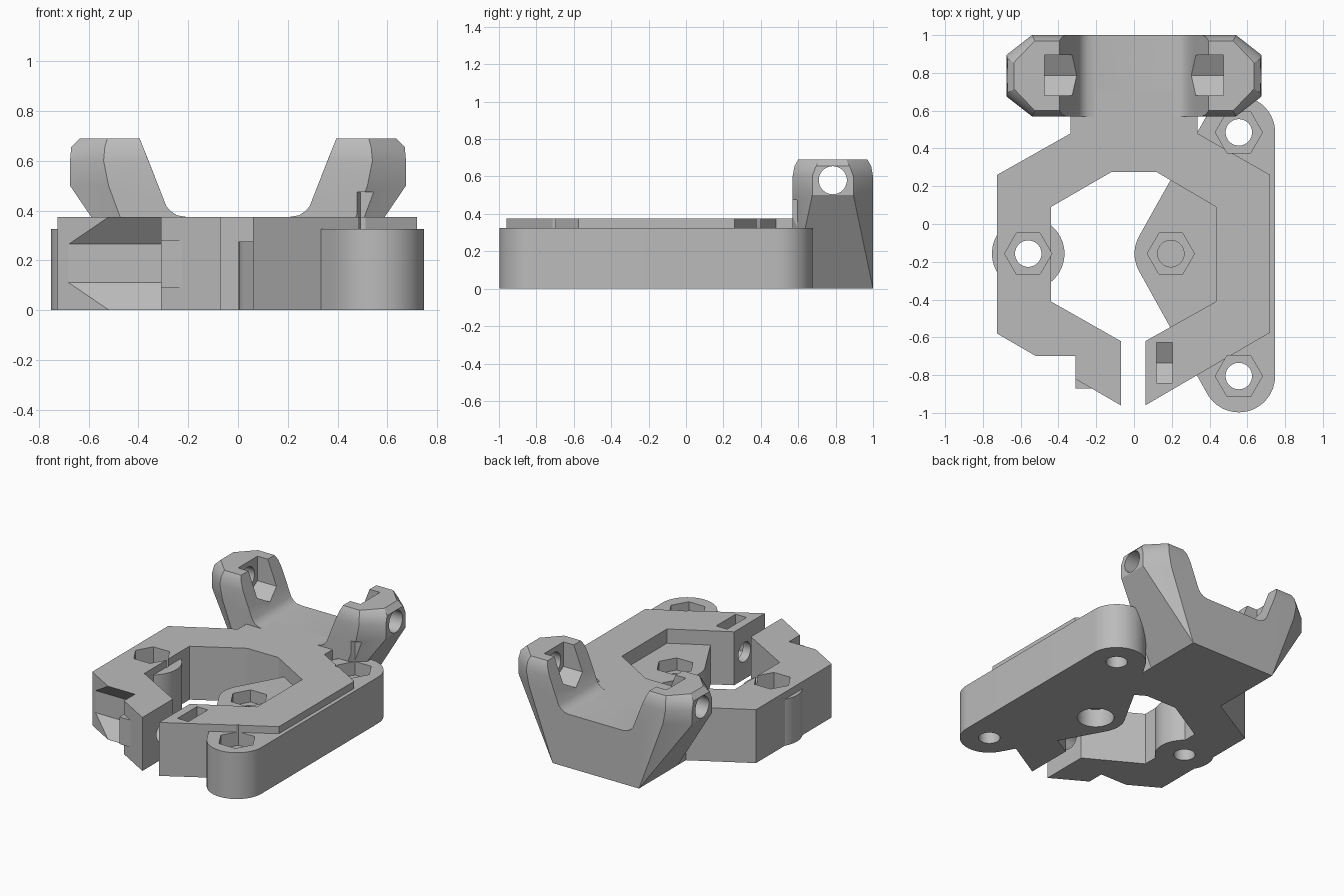
import bpy, bmesh
from math import sin, cos, pi
from mathutils import Vector

if "Cube" in bpy.data.objects:
    bpy.data.objects.remove(bpy.data.objects["Cube"])

grey = bpy.data.materials.new("plain_grey")
grey.use_nodes = True
colour = (0.5, 0.5, 0.5, 1)
grey.diffuse_color = colour
grey.node_tree.nodes["Principled BSDF"].inputs["Base Color"].default_value = colour


def finish(bm, name):
    bmesh.ops.recalc_face_normals(bm, faces=bm.faces)
    mesh = bpy.data.meshes.new(name)
    bm.to_mesh(mesh)
    bm.free()
    mesh.materials.append(grey)
    obj = bpy.data.objects.new(name, mesh)
    bpy.context.collection.objects.link(obj)
    return obj


def prism(name, profile, lo, hi, axis="z"):
    """Extrude a 2D profile: (x,y) along z, (y,z) along x, (x,z) along y."""
    place = {"z": lambda a, b, t: (a, b, t),
             "x": lambda a, b, t: (t, a, b),
             "y": lambda a, b, t: (a, t, b)}[axis]
    bm = bmesh.new()
    face = bm.faces.new([bm.verts.new(place(a, b, lo)) for a, b in profile])
    new = bmesh.ops.extrude_face_region(bm, geom=[face])["geom"]
    move = Vector(place(0, 0, hi - lo))
    bmesh.ops.translate(bm, vec=move, verts=[v for v in new if isinstance(v, bmesh.types.BMVert)])
    return finish(bm, name)


def hull(name, points):
    bm = bmesh.new()
    verts = [bm.verts.new(p) for p in points]
    bmesh.ops.convex_hull(bm, input=verts)
    loose = [v for v in bm.verts if not v.link_faces]
    bmesh.ops.delete(bm, geom=loose, context="VERTS")
    bmesh.ops.dissolve_limit(bm, angle_limit=0.01, verts=bm.verts, edges=bm.edges)
    return finish(bm, name)


def ring(a, b, r, n=48, turn=0.0):
    return [(a + r * cos(2 * pi * i / n + turn), b + r * sin(2 * pi * i / n + turn)) for i in range(n)]


def combine(target, tool, operation):
    mod = target.modifiers.new(operation.lower(), "BOOLEAN")
    mod.operation = operation
    mod.solver = "EXACT"
    mod.object = tool
    bpy.context.view_layer.objects.active = target
    bpy.ops.object.modifier_apply(modifier=mod.name)
    bpy.data.objects.remove(tool)


def cut(target, tool):
    combine(target, tool, "DIFFERENCE")


TOP, PLATE_TOP, BOSS_TOP = 0.375, 0.325, 0.275
FRONT, BACK = 0.57, 1.0

# Clamp body with the hexagonal opening and front slit
body = prism("clamp_body", [
    (-0.07, -0.96), (0.06, -0.96), (0.72, -0.575), (0.72, 0.26), (0.335, 0.48),
    (0.335, 0.7), (-0.335, 0.7), (-0.335, 0.48), (-0.725, 0.26), (-0.725, -0.58)], 0, TOP)
opening = [(-0.07, -1.2), (-0.07, -0.62), (-0.44, -0.41), (-0.44, 0.09), (-0.12, 0.275),
           (0.12, 0.275), (0.435, 0.09), (0.435, -0.41), (0.06, -0.62), (0.06, -1.2)]
cut(body, prism("opening_cutter", opening, -0.1, 0.6))

# Faceted screw head recess on the front corner, with a small lip
cut(body, prism("recess_cutter", [
    (-0.606, 0.11), (-0.606, 0.265), (-0.7, TOP), (-0.7, 0.5),
    (-1.2, 0.5), (-1.2, -0.2), (-0.7, -0.2), (-0.7, 0)], -1, -0.31, "x"))
combine(body, prism("recess_lip", [(-0.31, -0.8), (-0.31, -0.87), (-0.225, -0.87), (-0.2, -0.8)],
                    0.09, 0.28), "UNION")

# Rounded three-corner side plate, lowered inside the opening
bolts = [(0.555, 0.485), (0.555, -0.805)]
centre_boss = (0.195, -0.157)
left_boss = (-0.56, -0.157)
plate = hull("side_plate", [(x, y, z) for c in bolts + [centre_boss]
                            for x, y in ring(*c, 0.192, 64) for z in (0, PLATE_TOP)])
cut(plate, prism("boss_cutter", opening, BOSS_TOP, 0.6))
combine(body, plate, "UNION")
combine(body, prism("left_boss", ring(*left_boss, 0.192, 64), 0, PLATE_TOP), "UNION")

# Rear fork: filleted saddle and two splayed ears
half = [(0.33, 0), (0.36, 0.46), (0.308, 0.46), (0.29, 0.42), (0.27, 0.397), (0.245, 0.381), (0.21, TOP)]
saddle = half + [(-x, z) for x, z in reversed(half)]
combine(body, prism("fork_saddle", saddle, FRONT, BACK, "y"), "UNION")


def ear_level(z, inner, mid, outer, inset, flat):
    middle = (FRONT + BACK) / 2
    return [(x, middle + s * w, z) for s in (-1, 1)
            for x, w in ((inner, 0.215 - inset), (mid, 0.215 - inset), (outer, flat))]


ear = [(x, y, 0) for x in (0.125, 0.335) for y in (FRONT, BACK)]
ear += ear_level(0.5, 0.32, 0.52, 0.675, 0, 0.11)
ear += ear_level(0.6, 0.36, 0.54, 0.675, 0, 0.11)
ear += ear_level(0.655, 0.381, 0.535, 0.67, 0.01, 0.09)
ear += ear_level(0.69, 0.395, 0.525, 0.635, 0.03, 0.07)
for side in (-1, 1):
    combine(body, hull("fork_ear", [(side * x, y, z) for x, y, z in ear]), "UNION")


def nut_slot(y, z, r, lo, hi):
    """Upright nut pocket with a pointed floor, open at the top."""
    w = r * cos(pi / 6)
    cut(body, prism("slot_cutter", [(y, z - r), (y + w, z - r / 2), (y + w, 1),
                                    (y - w, 1), (y - w, z - r / 2)], lo, hi, "x"))


# Cross holes and nut slots in the ears
for lo, hi in ((-0.475, -0.2), (0.2, 0.475)):
    nut_slot(0.787, 0.58, 0.124, lo, hi)
cut(body, prism("ear_hole_cutter", ring(0.785, 0.58, 0.075), -1, 1, "x"))

# Clamping screw hole and its nut slot
nut_slot(-0.735, 0.19, 0.124, 0.12, 0.205)
cut(body, prism("clamp_hole_cutter", ring(-0.735, 0.19, 0.068), -0.6, 0.3, "x"))

# Vertical bolt holes with hexagonal nut pockets
for c in bolts + [left_boss]:
    cut(body, prism("nut_cutter", ring(*c, 0.125, 6), 0.23, 0.475))
    cut(body, prism("bolt_cutter", ring(*c, 0.07), -0.1, 0.6))

# Blind centre boss: nut pocket above, counterbore below
cut(body, prism("nut_cutter", ring(*centre_boss, 0.125, 6), 0.19, 0.475))
cut(body, prism("dimple_cutter", ring(*centre_boss, 0.07), 0.175, 0.3))
cut(body, prism("counterbore_cutter", ring(*centre_boss, 0.12), -0.1, 0.13))

bpy.ops.object.select_all(action="DESELECT")
body.select_set(True)
bpy.context.view_layer.objects.active = body
bpy.ops.object.shade_smooth_by_angle(angle=pi / 7)
